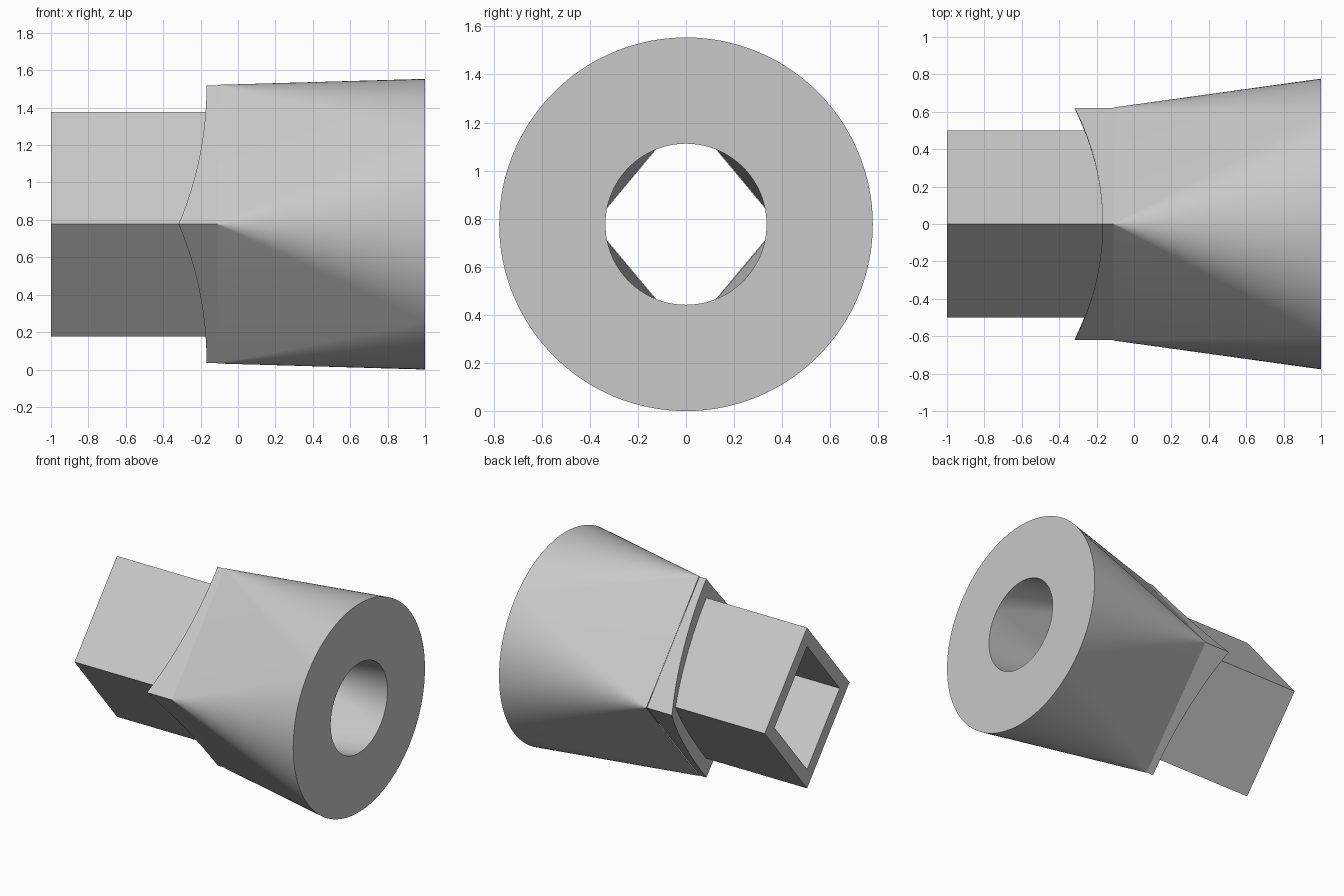
import bpy, bmesh
from math import cos, sin, pi, sqrt
from mathutils import Vector

cube = bpy.data.objects.get("Cube")
if cube:
    bpy.data.objects.remove(cube)

RIM = 0.777                 # rim radius, also the height of the axis
BACK, JOINT, FRONT = -1.0, -0.11, 1.0
COLLAR, TUBE, BORE = (0.62, 0.742), (0.5, 0.6), (0.384, 0.46)
BORE_R = 0.335
SADDLE_R, SADDLE_X = 1.356, -0.168
SEGMENTS, EDGE_STEPS = 128, 20

grey = bpy.data.materials.new("plain_grey")
grey.use_nodes = True
colour = (0.58, 0.58, 0.58, 1)
grey.diffuse_color = colour
grey.node_tree.nodes["Principled BSDF"].inputs["Base Color"].default_value = colour


def corners(size):
    a, b = size
    return [Vector(p) for p in ((a, 0), (0, b), (-a, 0), (0, -b))]


def saddle_x(y):
    return SADDLE_X - SADDLE_R + sqrt(SADDLE_R ** 2 - y * y)


def diamond_ring(size, x):
    return [(x, p.x, p.y) for p in corners(size)]


def saddle_edges(size):
    """Four curved edges where a diamond prism meets the saddle surface."""
    c = corners(size)
    edges = []
    for i in range(4):
        pts = [c[i].lerp(c[(i + 1) % 4], k / EDGE_STEPS) for k in range(EDGE_STEPS + 1)]
        edges.append([(saddle_x(p.x), p.x, p.y) for p in pts])
    return edges


def circle_ring(radius, x):
    return [(x, radius * cos(2 * pi * i / SEGMENTS), radius * sin(2 * pi * i / SEGMENTS))
            for i in range(SEGMENTS)]


def fan_ring(size, x, soft=0.003):
    """Diamond with tiny rounded corners, matched point by point to a circle."""
    ring = []
    for _, u, v in circle_ring(1, 0):
        d = Vector((u, v))
        p = max(corners(size), key=lambda c: c.dot(d)) + d * soft
        ring.append((x, p.x, p.y))
    return ring


def face(bm, pts):
    bm.faces.new([bm.verts.new(p) for p in pts])


def bridge(bm, r1, r2, closed=True):
    n = len(r1)
    for i in range(n if closed else n - 1):
        j = (i + 1) % n
        face(bm, (r1[i], r1[j], r2[j], r2[i]))


def side_panels(bm, size, x):
    """Flat diamond sides from a straight end to the saddle curve."""
    end = diamond_ring(size, x)
    for i, edge in enumerate(saddle_edges(size)):
        face(bm, edge + [end[(i + 1) % 4], end[i]])


def finish(bm, name, smooth=False):
    bmesh.ops.remove_doubles(bm, verts=bm.verts, dist=0.00001)
    bmesh.ops.recalc_face_normals(bm, faces=bm.faces)
    mesh = bpy.data.meshes.new(name)
    bm.to_mesh(mesh)
    bm.free()
    mesh.materials.append(grey)
    ob = bpy.data.objects.new(name, mesh)
    ob.location.z = RIM
    bpy.context.collection.objects.link(ob)
    if smooth:
        bpy.ops.object.select_all(action='DESELECT')
        ob.select_set(True)
        bpy.context.view_layer.objects.active = ob
        bpy.ops.object.shade_smooth_by_angle(angle=pi / 6)


# Hollow diamond tube
bm = bmesh.new()
side_panels(bm, TUBE, BACK)
bridge(bm, diamond_ring(TUBE, BACK), diamond_ring(BORE, BACK))
bridge(bm, diamond_ring(BORE, BACK), diamond_ring(BORE, JOINT))
finish(bm, "diamond_tube")

# Collar with its curved saddle face
bm = bmesh.new()
side_panels(bm, COLLAR, JOINT)
for outer, inner in zip(saddle_edges(COLLAR), saddle_edges(TUBE)):
    bridge(bm, outer, inner, closed=False)
finish(bm, "saddle_collar")

# Flared body blending from diamond to round, with its bore
bm = bmesh.new()
bridge(bm, fan_ring(COLLAR, JOINT), circle_ring(RIM, FRONT))
bridge(bm, circle_ring(RIM, FRONT), circle_ring(BORE_R, FRONT))
bridge(bm, circle_ring(BORE_R, FRONT), fan_ring(BORE, JOINT))
finish(bm, "flared_body", smooth=True)
